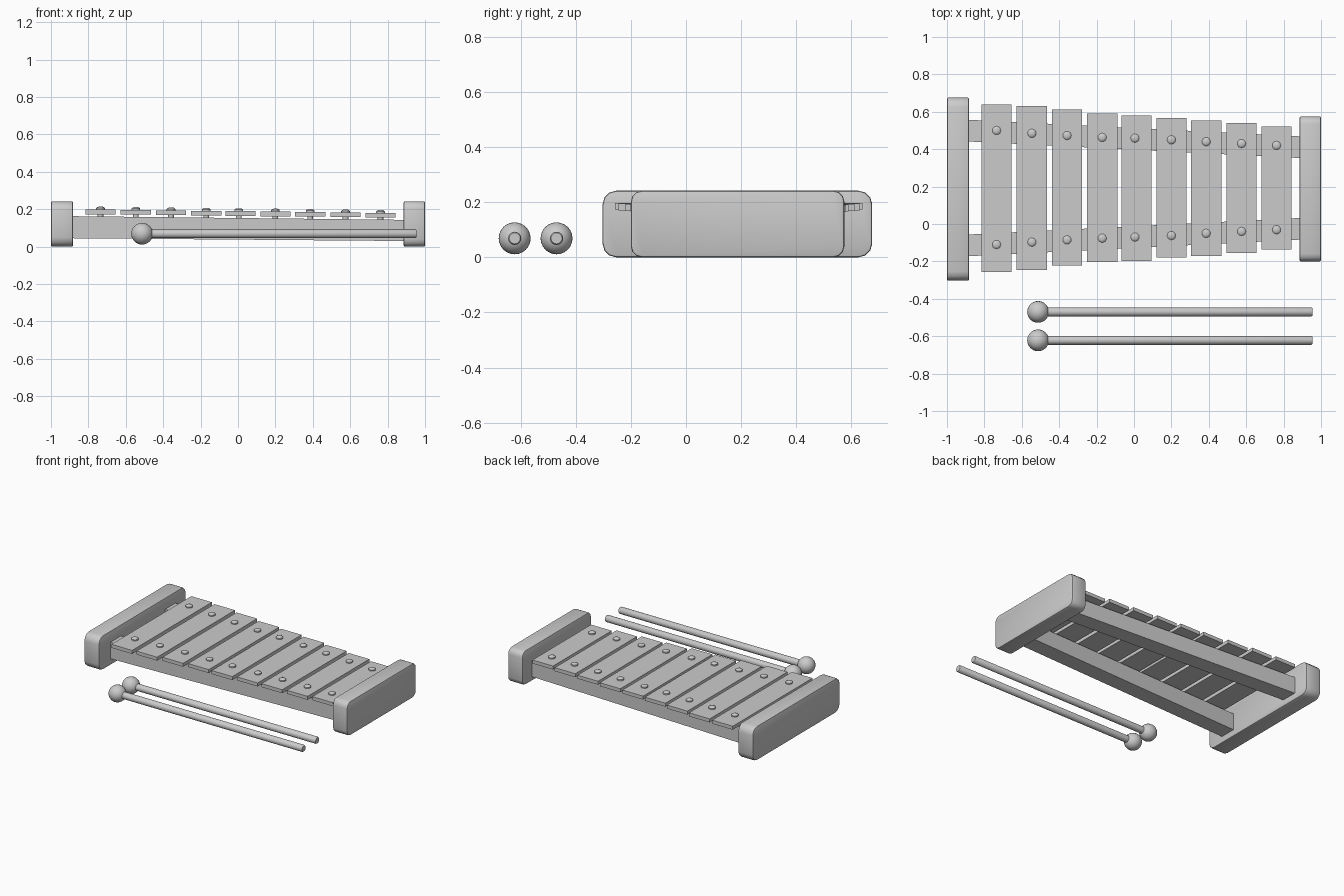
import bpy, bmesh, math
from mathutils import Matrix, Vector

if "Cube" in bpy.data.objects:
    bpy.data.objects.remove(bpy.data.objects["Cube"])


def finish(name, bm, smooth=False):
    bmesh.ops.recalc_face_normals(bm, faces=bm.faces[:])
    me = bpy.data.meshes.new(name)
    bm.to_mesh(me)
    bm.free()
    ob = bpy.data.objects.new(name, me)
    bpy.context.collection.objects.link(ob)
    if smooth:
        bpy.ops.object.select_all(action='DESELECT')
        ob.select_set(True)
        bpy.context.view_layer.objects.active = ob
        bpy.ops.object.shade_smooth_by_angle(angle=math.radians(40))
    return ob


def box_bm(lo, hi):
    bm = bmesh.new()
    bmesh.ops.create_cube(bm, size=1)
    lo, hi = Vector(lo), Vector(hi)
    for v in bm.verts:
        v.co = Vector((lo[i] + (v.co[i] + .5) * (hi[i] - lo[i]) for i in range(3)))
    return bm


def end_block(name, x0, x1, y0, y1, radius):
    bm = box_bm((x0, y0, 0), (x1, y1, 0.242))
    # round the four corners of the side outline, then soften the rims
    long_edges = [e for e in bm.edges if abs(e.verts[0].co.x - e.verts[1].co.x) > .01]
    bmesh.ops.bevel(bm, geom=long_edges, offset=radius, segments=3, profile=.5, affect='EDGES')
    rims = [e for e in bm.edges if abs(e.verts[0].co.x - e.verts[1].co.x) < 1e-4]
    bmesh.ops.bevel(bm, geom=rims, offset=.008, segments=2, profile=.5, affect='EDGES')
    finish(name, bm, True)


def rail(name, y_left, y_right):
    # sloping, converging support beam
    bm = box_bm((-.9, -.058, 0), (.9, .058, 1))
    for v in bm.verts:
        left = v.co.x < 0
        lo, hi = (.045, .163) if left else (.03, .143)
        v.co.y += y_left if left else y_right
        v.co.z = lo + v.co.z * (hi - lo)
    finish(name, bm)


def lathe(bm, profile, matrix, n=16):
    # revolve (radius, height) points around local z
    rings = [[bm.verts.new(matrix @ Vector((r * math.cos(2 * math.pi * k / n),
                                            r * math.sin(2 * math.pi * k / n), z)))
              for k in range(n)] for r, z in profile]
    for a, b in zip(rings, rings[1:]):
        for k in range(n):
            bm.faces.new((a[k], a[(k + 1) % n], b[(k + 1) % n], b[k]))
    bm.faces.new(rings[0])
    bm.faces.new(rings[-1])


# end blocks
end_block("left_end_block", -1.0, -.882, -.303, .676, .05)
end_block("right_end_block", .885, 1.0, -.2, .575, .04)

# support rails
rail("back_rail", .5, .41)
rail("front_rail", -.115, -.025)

# tone bars with pins: x, front edge, back edge, front pin, back pin
bars = [(-.735, -.257, .64, -.11, .5), (-.546, -.245, .63, -.097, .485),
        (-.358, -.222, .611, -.085, .473), (-.17, -.202, .59, -.076, .463),
        (.013, -.198, .58, -.07, .459), (.2, -.18, .568, -.062, .45),
        (.386, -.17, .553, -.05, .44), (.575, -.155, .539, -.04, .43),
        (.762, -.137, .522, -.031, .42)]
for i, (x, y0, y1, p0, p1) in enumerate(bars, 1):
    z = .173 - .0022 * (i - 1)
    finish(f"tone_bar_{i}", box_bm((x - .081, y0, z), (x + .081, y1, z + .025)))
    px = x if i != 5 else .005
    for side, y in (("front", p0), ("back", p1)):
        bm = bmesh.new()
        lathe(bm, [(.015, -.03), (.015, .025), (.023, .025), (.023, .033),
                   (.018, .038), (.01, .041)], Matrix.Translation((px, y, z)))
        finish(f"{side}_pin_{i}", bm, True)

# mallets: stick and ball head
for name, y in (("inner", -.47), ("outer", -.622)):
    m = Matrix.Translation((-.513, y, .069)) @ Matrix.Rotation(math.pi / 2, 4, 'Y')
    bm = bmesh.new()
    lathe(bm, [(.024, 0), (.024, 1.461), (.02, 1.467)], m)
    finish(f"{name}_mallet_stick", bm, True)
    bm = bmesh.new()
    bmesh.ops.create_uvsphere(bm, u_segments=24, v_segments=16, radius=.058, matrix=m)
    finish(f"{name}_mallet_head", bm, True)
